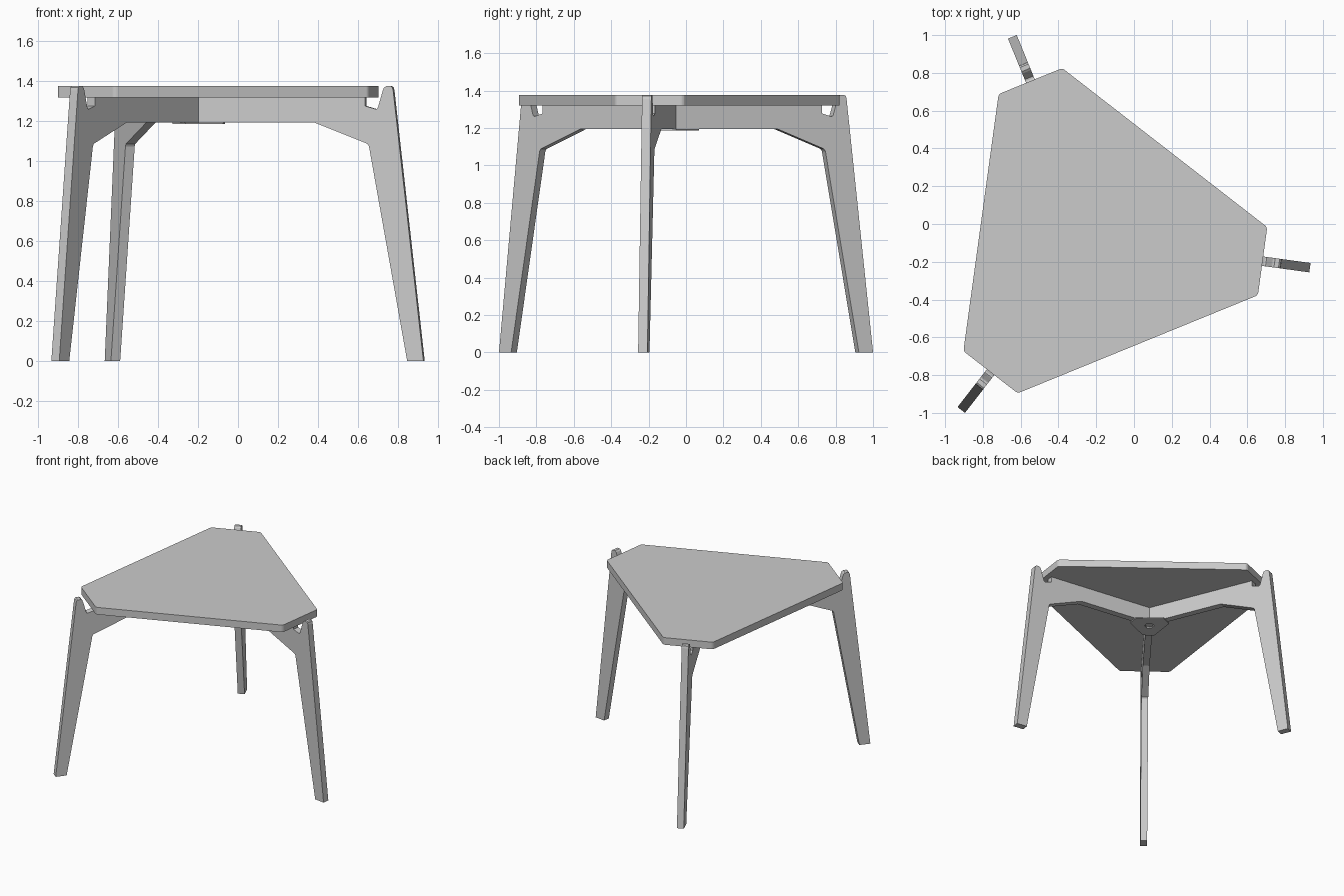
import bpy, bmesh
from math import cos, sin, radians
from mathutils import Matrix, Vector

if "Cube" in bpy.data.objects:
    bpy.data.objects.remove(bpy.data.objects["Cube"])

CENTRE = Vector((-0.209, -0.075, 0))
BASE = -7.8          # direction of the first leg, degrees
T = 0.05             # board thickness of the legs


def place(name, bm, angle=BASE):
    bmesh.ops.recalc_face_normals(bm, faces=bm.faces)
    me = bpy.data.meshes.new(name)
    bm.transform(Matrix.Translation(CENTRE) @ Matrix.Rotation(radians(angle), 4, 'Z'))
    bm.to_mesh(me)
    bm.free()
    ob = bpy.data.objects.new(name, me)
    bpy.context.collection.objects.link(ob)
    return ob


def prism(points, direction):
    bm = bmesh.new()
    face = bm.faces.new([bm.verts.new(p) for p in points])
    ext = bmesh.ops.extrude_face_region(bm, geom=[face])
    bmesh.ops.translate(bm, vec=direction,
                        verts=[v for v in ext['geom'] if isinstance(v, bmesh.types.BMVert)])
    return bm


def clipped_triangle(a, h, z):
    """Triangle with cut corners: short sides at distance a, half-length h."""
    pts = []
    for k in range(3):
        t = radians(120 * k)
        for s in (-h, h):
            pts.append((a * cos(t) - s * sin(t), a * sin(t) + s * cos(t), z))
    return pts


# Table top with slightly rounded corners
bm = prism(clipped_triangle(0.898, 0.182, 1.32), (0, 0, 0.056))
upright = [e for e in bm.edges if abs(e.verts[0].co.z - e.verts[1].co.z) > 0.01]
bmesh.ops.bevel(bm, geom=upright, offset=0.015, segments=4, profile=0.5, affect='EDGES')
place("table_top", bm)

# Three legs, each one flat board with arm, notch and upright tip
inner = T / 2 / 3 ** 0.5
profile = [
    (inner, 1.195), (0.598, 1.195), (0.868, 1.088), (0.876, 1.075),
    (1.069, 0), (1.151, 0),
    (0.998, 1.355), (0.994, 1.37), (0.986, 1.376), (0.962, 1.376),
    (0.951, 1.368), (0.945, 1.352),
    (0.922, 1.272), (0.917, 1.263), (0.908, 1.262), (0.857, 1.277),
    (0.857, 1.32), (inner, 1.32),
]
for k in range(3):
    bm = prism([(r, -T / 2, z) for r, z in profile], (0, T, 0))
    place(f"leg_{k + 1}", bm, BASE + 120 * k)

# Triangular core where the three arms meet
core = [(2 * inner * cos(radians(60 + 120 * k)), 2 * inner * sin(radians(60 + 120 * k)), 1.195)
        for k in range(3)]
place("hub_core", prism(core, (0, 0, 0.125)))

# Joining plate below the hub with a six-sided opening
bm = bmesh.new()
rings = []
for z in (1.186, 1.195):
    rings.append([bm.verts.new(p) for p in clipped_triangle(0.14, 0.042, z)])
    hole = [(0.036 * cos(radians(60 * i - 30)), 0.036 * sin(radians(60 * i - 30)), z) for i in range(6)]
    rings.append([bm.verts.new(p) for p in hole])
for a, b in ((0, 1), (1, 3), (3, 2), (2, 0)):
    for i in range(6):
        j = (i + 1) % 6
        bm.faces.new((rings[a][i], rings[a][j], rings[b][j], rings[b][i]))
place("joining_plate", bm)
